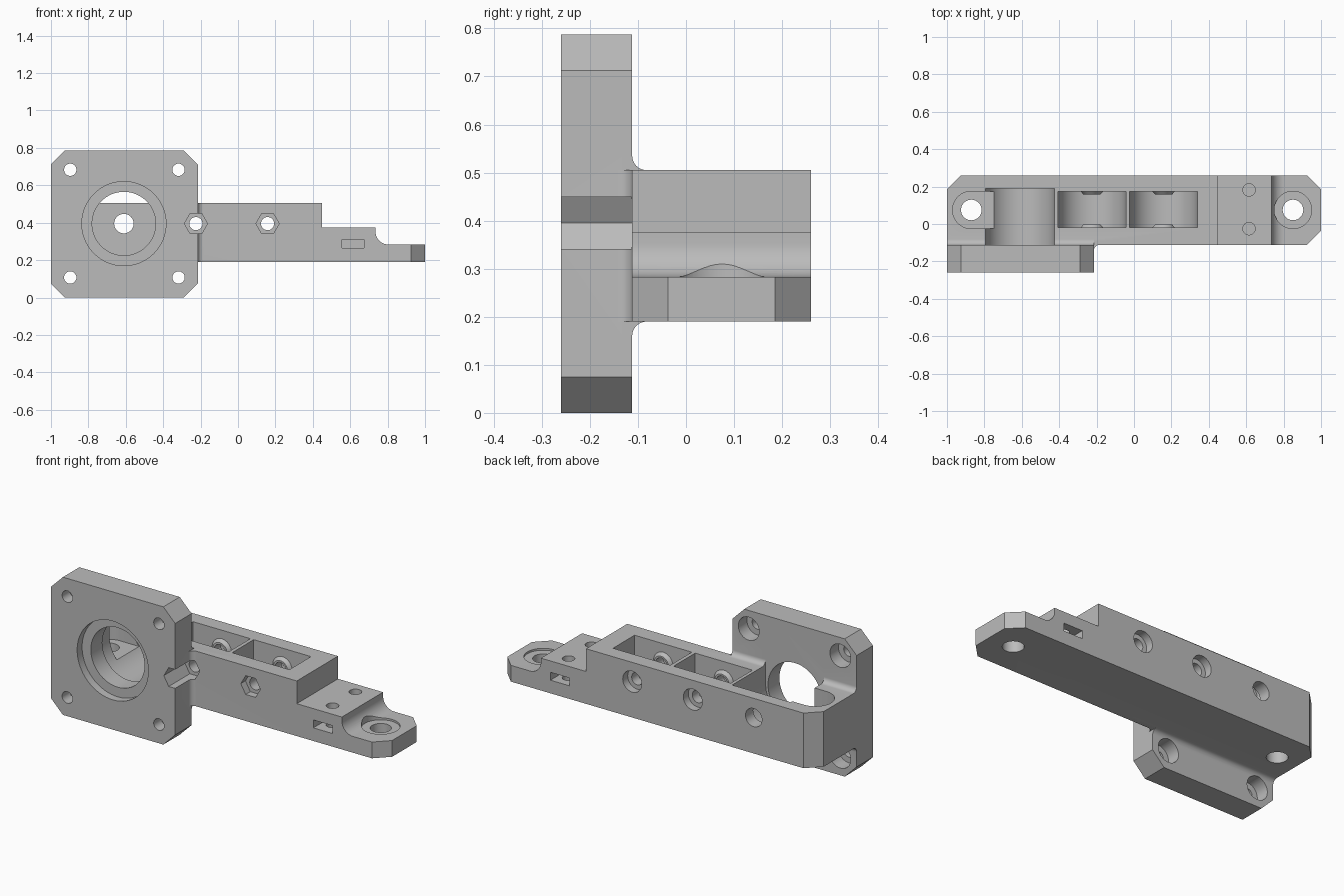
import bpy, bmesh
from math import sin, cos, pi, radians

if "Cube" in bpy.data.objects:
    bpy.data.objects.remove(bpy.data.objects["Cube"])

grey = bpy.data.materials.new("plain grey")
grey.use_nodes = True
grey.diffuse_color = (0.5, 0.5, 0.5, 1)
grey.node_tree.nodes["Principled BSDF"].inputs["Base Color"].default_value = (0.5, 0.5, 0.5, 1)

PLACE = {"x": lambda u, v, w: (w, u, v),
         "y": lambda u, v, w: (u, w, v),
         "z": lambda u, v, w: (u, v, w)}


def loft(name, axis, first, second, a, b):
    """Solid between two matching outlines at a and b along an axis."""
    bm = bmesh.new()
    lo = [bm.verts.new(PLACE[axis](u, v, a)) for u, v in first]
    hi = [bm.verts.new(PLACE[axis](u, v, b)) for u, v in second]
    bm.faces.new(lo)
    bm.faces.new(hi)
    n = len(lo)
    for i in range(n):
        j = (i + 1) % n
        bm.faces.new((lo[i], lo[j], hi[j], hi[i]))
    bmesh.ops.recalc_face_normals(bm, faces=bm.faces)
    mesh = bpy.data.meshes.new(name)
    bm.to_mesh(mesh)
    bm.free()
    mesh.materials.append(grey)
    ob = bpy.data.objects.new(name, mesh)
    bpy.context.collection.objects.link(ob)
    return ob


def prism(name, axis, pts, a, b):
    return loft(name, axis, pts, pts, a, b)


def arc(u, v, r, start, end, n=24):
    return [(u + r * cos(start + (end - start) * i / n),
             v + r * sin(start + (end - start) * i / n)) for i in range(n + 1)]


def ring(u, v, r, n=48):
    return arc(u, v, r, 0, 2 * pi, n)[:-1]


def rect(u0, u1, v0, v1):
    return [(u0, v0), (u1, v0), (u1, v1), (u0, v1)]


def combine(target, tool, operation):
    mod = target.modifiers.new("combine", "BOOLEAN")
    mod.operation, mod.solver, mod.object = operation, "EXACT", tool
    bpy.context.view_layer.objects.active = target
    bpy.ops.object.modifier_apply(modifier=mod.name)
    bpy.data.objects.remove(tool)


def cut(axis, pts, a, b):
    combine(bracket, prism("cutter", axis, pts, a, b), "DIFFERENCE")


def fillet(axis, u, v, su, sv, a, b, r=0.03, over=0.02):
    """Concave corner strip, sunk slightly into both walls."""
    curve = [(u + su * (r - r * sin(t)), v + sv * (r - r * cos(t)))
             for t in [pi / 2 * i / 8 for i in range(9)]]
    pts = [(u - su * over, v - sv * over), (u + su * r, v - sv * over)]
    pts += curve + [(u - su * over, v + sv * r)]
    combine(bracket, prism("corner", axis, pts, a, b), "UNION")


FRONT, JOIN, BACK = -0.26, -0.112, 0.26
LOW, HIGH, AXIS_Z = 0.19, 0.505, 0.395
BORE_X, ROLLERS = -0.61, (-0.225, 0.158)
C = 0.075

# Stepped arm with chamfered plan corners
side = [(-1, LOW), (1, LOW), (1, 0.283)]
side += arc(0.805, 0.353, 0.07, -pi / 2, -pi, 12)
side += [(0.735, 0.375), (0.45, 0.375), (0.45, HIGH), (-1, HIGH)]
bracket = prism("bracket", "y", side, JOIN, BACK)
plan = [(-1, JOIN), (1 - C, JOIN), (1, JOIN + C), (1, BACK - C),
        (1 - C, BACK), (-1 + C, BACK), (-1, BACK - C)]
combine(bracket, prism("plan", "z", plan, 0, 1), "INTERSECT")

# Square mounting plate with clipped corners
L, R, T = -1, -0.215, 0.787
plate = [(L + C, 0), (R - C, 0), (R, C), (R, T - C),
         (R - C, T), (L + C, T), (L, T - C), (L, C)]
combine(bracket, prism("plate", "y", plate, FRONT, JOIN), "UNION")

# Fillets between plate and arm
fillet("x", JOIN, HIGH, 1, 1, L, R)
fillet("x", JOIN, LOW, 1, -1, L, R)
fillet("z", R, JOIN, 1, -1, LOW, HIGH)

# Main bore with front recess, and the open trough behind it
cut("y", ring(BORE_X, AXIS_Z, 0.225, 64), FRONT - 0.1, FRONT + 0.045)
cut("y", ring(BORE_X, AXIS_Z, 0.17, 64), FRONT - 0.1, JOIN + 0.05)


def trough(x, r, a, b):
    cut("y", arc(x, AXIS_Z, r, -pi, 0, 32) + [(x + r, 0.9), (x - r, 0.9)], a, b)


trough(BORE_X, 0.185, JOIN, 0.19)
cut("y", ring(BORE_X, AXIS_Z, 0.052), 0.1, 0.4)

# Roller pockets with conical bosses, hex nut recesses and bolt holes
for x in ROLLERS:
    trough(x, 0.181, -0.02, 0.175)
for x in ROLLERS:
    for wall, d in ((-0.02, 1), (0.175, -1)):
        boss = loft("boss", "y", ring(x, AXIS_Z, 0.07), ring(x, AXIS_Z, 0.045),
                    wall - d * 0.01, wall + d * 0.018)
        combine(bracket, boss, "UNION")
    cut("y", ring(x, AXIS_Z, 0.062, 6), -0.4, -0.07)
    cut("y", ring(x, AXIS_Z, 0.06), 0.215, 0.4)
    cut("y", ring(x, AXIS_Z, 0.035), -0.4, 0.4)

# Vertical fixing holes with counterbores
SEAT, MID = 0.272, 0.075
for x in (-0.87, 0.85):
    cut("z", ring(x, MID, 0.1), SEAT, 1)
    cut("z", ring(x, MID, 0.055), -0.1, 1)
cut("z", rect(-0.87, -0.6, MID - 0.1, MID + 0.1), SEAT, 1)

# Plate screw holes, counterbored from behind
for x in (-0.897, -0.318):
    for z in (0.107, 0.683):
        cut("y", ring(x, z, 0.033, 32), -0.4, 0)
        cut("y", ring(x, z, 0.066, 32), -0.19, 0.05 if z > 0.5 else -0.07)

# Side nut slots with small vertical screw holes
for y, a, b in ((-0.025, -0.2, 0.02), (0.182, 0.137, 0.4)):
    cut("y", rect(0.555, 0.675, 0.265, 0.31), a, b)
    cut("z", ring(0.615, y, 0.033, 32), 0.235, 0.6)

bracket.select_set(True)
bpy.context.view_layer.objects.active = bracket
bpy.ops.object.shade_smooth_by_angle(angle=radians(25))
